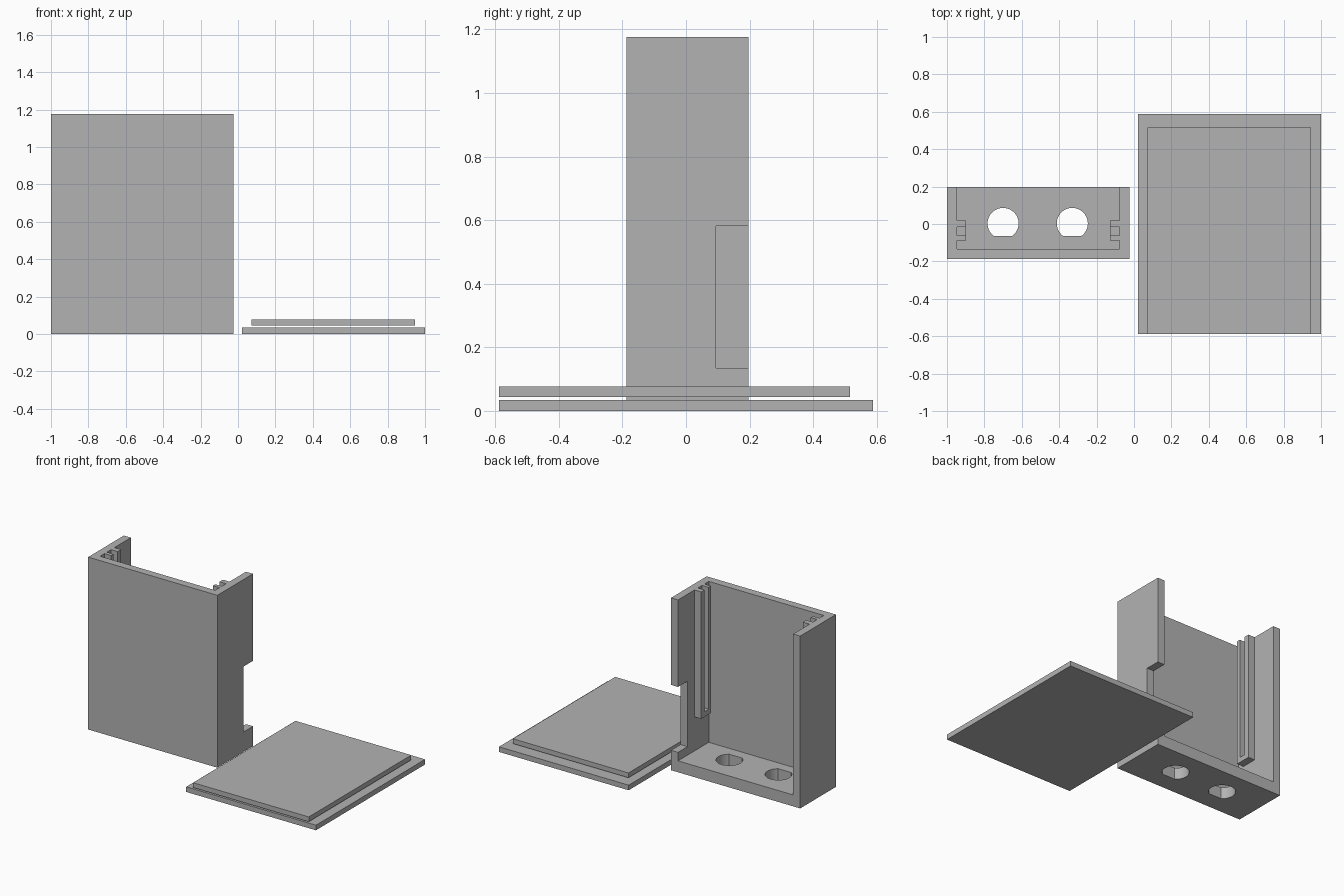
import bpy
import bmesh
import math
from mathutils import Vector

if "Cube" in bpy.data.objects:
    bpy.data.objects.remove(bpy.data.objects["Cube"], do_unlink=True)

GREY = (0.45, 0.45, 0.45, 1.0)
grey = bpy.data.materials.new("plain grey")
grey.use_nodes = True
grey.diffuse_color = GREY
grey.node_tree.nodes["Principled BSDF"].inputs["Base Color"].default_value = GREY


def prism(name, outline, z0, z1):
    """Extrude a counter-clockwise xy outline from z0 up to z1."""
    bm = bmesh.new()
    face = bm.faces.new([bm.verts.new((x, y, z0)) for x, y in outline])
    top = bmesh.ops.extrude_face_region(bm, geom=[face])["geom"]
    verts = [v for v in top if isinstance(v, bmesh.types.BMVert)]
    bmesh.ops.translate(bm, verts=verts, vec=Vector((0, 0, z1 - z0)))
    bmesh.ops.recalc_face_normals(bm, faces=bm.faces)
    mesh = bpy.data.meshes.new(name)
    bm.to_mesh(mesh)
    bm.free()
    mesh.materials.append(grey)
    obj = bpy.data.objects.new(name, mesh)
    bpy.context.scene.collection.objects.link(obj)
    return obj


def box(name, x0, x1, y0, y1, z0, z1):
    return prism(name, [(x0, y0), (x1, y0), (x1, y1), (x0, y1)], z0, z1)


def cut(target, cutter):
    """Subtract the cutter and then discard it."""
    cutter.hide_render = True
    mod = target.modifiers.new("cut", "BOOLEAN")
    mod.operation = "DIFFERENCE"
    mod.solver = "EXACT"
    mod.object = cutter
    bpy.context.view_layer.objects.active = target
    bpy.ops.object.modifier_apply(modifier=mod.name)
    bpy.data.objects.remove(cutter, do_unlink=True)


# Housing dimensions
LEFT, RIGHT = -0.025, -1.0
FRONT, BACK = -0.187, 0.197
HEIGHT, WALL, FLOOR = 1.176, 0.053, 0.078

# Housing: open at the top and back
housing = box("housing", RIGHT, LEFT, FRONT, BACK, 0, HEIGHT)
cut(housing, box("cavity", RIGHT + WALL, LEFT - WALL, FRONT + WALL, BACK + 0.1,
                 FLOOR, HEIGHT + 0.1))

# Notch in the left wall
cut(housing, box("notch", LEFT - 0.1, LEFT + 0.02, 0.095, BACK + 0.1, 0.136, 0.582))

# Two round floor holes, each with a flat front side
RADIUS, FLAT = 0.083, -0.067
start = math.asin(FLAT / RADIUS)
sweep = math.pi - 2 * start
for cx in (-0.7, -0.33):
    angles = [start + sweep * i / 40 for i in range(41)]
    outline = [(cx + RADIUS * math.cos(a), 0.003 + RADIUS * math.sin(a)) for a in angles]
    cut(housing, prism("hole", outline, -0.1, FLOOR + 0.05))

# Guide rails with a slot between them, closed at the bottom
RAIL_DEPTH, RAIL_BOTTOM = 0.05, 0.31
for side, x0 in (("right", RIGHT + WALL), ("left", LEFT - WALL - RAIL_DEPTH)):
    rail = box(side + "_guide_rail", x0, x0 + RAIL_DEPTH, -0.087, 0.02,
               RAIL_BOTTOM, HEIGHT)
    cut(rail, box("slot", x0 - 0.02, x0 + RAIL_DEPTH + 0.02, -0.062, -0.016,
                  RAIL_BOTTOM + 0.035, HEIGHT + 0.1))

# Separate flat panels, stacked with a small gap
box("lower_panel", 0.021, 1.0, -0.588, 0.588, 0, 0.035)
box("upper_panel", 0.073, 0.946, -0.588, 0.516, 0.044, 0.077)
